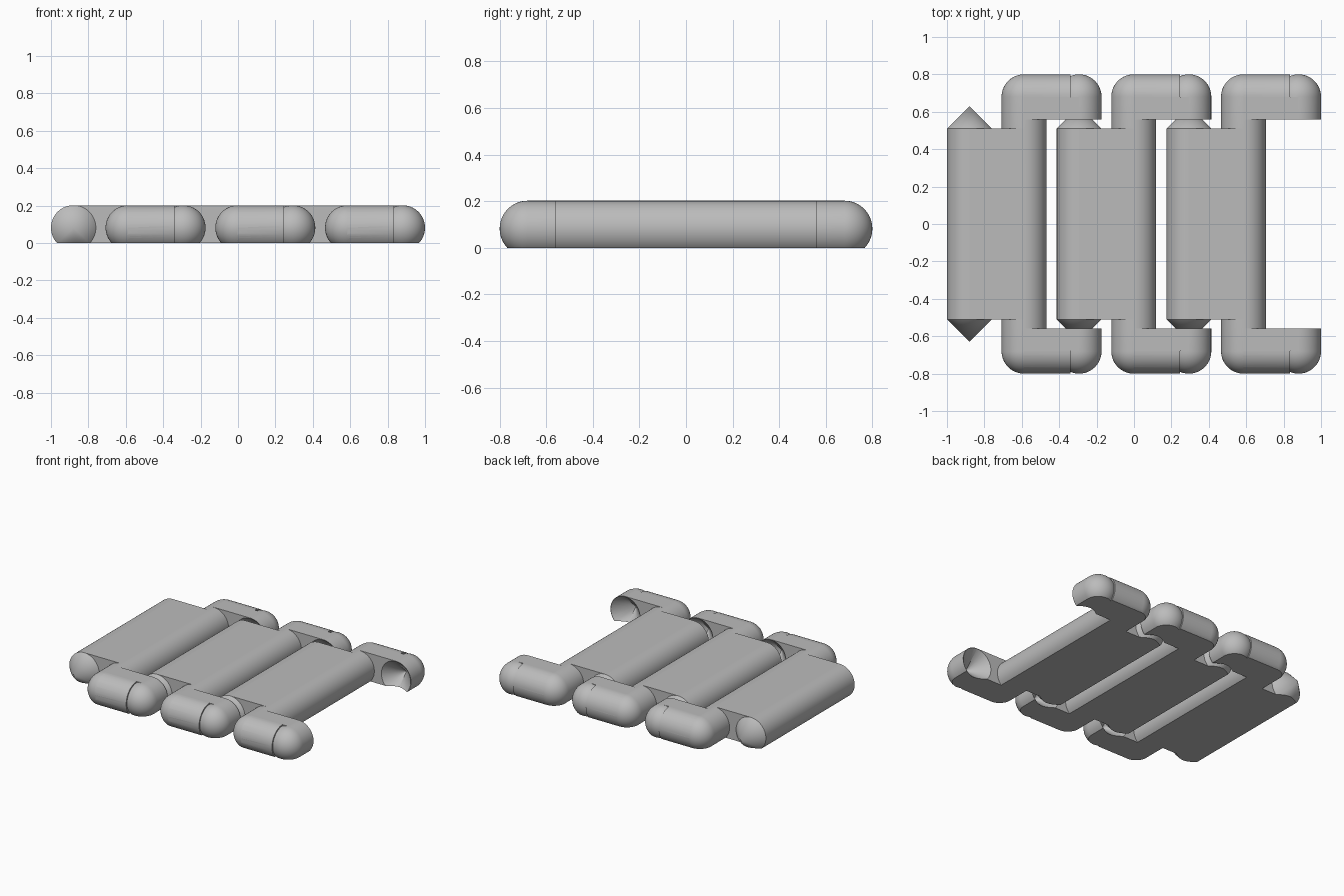
import bpy, bmesh, math
from mathutils import Vector, Matrix

cube = bpy.data.objects.get("Cube")
if cube:
    bpy.data.objects.remove(cube)

R, AXIS_Z = 0.12, 0.082           # hinge radius and axis height
TOP = AXIS_Z + R
PITCH = (2 - 2 * R) / 3           # spacing of the links
PIN_X = -1 + R                    # hinge pin axis of the first link
BAR_X, SEAM_X = -0.588, -0.34     # crossbar axis, seam on the arms
EYE_X = PIN_X + PITCH             # hinge eye axis
BODY_Y, ARM_Y, END_Y = 0.51, 0.56, 0.68

grey = bpy.data.materials.new("grey plastic")
grey.use_nodes = True
colour = (0.5, 0.5, 0.5, 1)
grey.diffuse_color = colour
grey.node_tree.nodes["Principled BSDF"].inputs["Base Color"].default_value = colour


def lathe(bm, profile, x, y=0, along_x=False):
    """Spin (radius, position) points into a closed solid along y, or along x."""
    part = bmesh.new()
    verts = [part.verts.new((0, p, r)) for r, p in profile]
    edges = [part.edges.new(pair) for pair in zip(verts, verts[1:])]
    bmesh.ops.spin(part, geom=verts + edges, cent=(0, 0, 0), axis=(0, 1, 0),
                   angle=math.tau, steps=64)
    bmesh.ops.remove_doubles(part, verts=part.verts, dist=0.0001)
    turn = Matrix.Rotation(-math.pi / 2, 4, 'Z') if along_x else Matrix()
    add(bm, part, Matrix.Translation((x, y, AXIS_Z)) @ turn)


def box(bm, low, high):
    part = bmesh.new()
    low, high = Vector(low), Vector(high)
    bmesh.ops.create_cube(part, size=1)
    size = Matrix.Diagonal((*(high - low), 1))
    add(bm, part, Matrix.Translation((low + high) / 2) @ size)


def add(bm, part, matrix):
    part.transform(matrix)
    bmesh.ops.recalc_face_normals(part, faces=part.faces)
    temp = bpy.data.meshes.new("part")
    part.to_mesh(temp)
    part.free()
    bm.from_mesh(temp)
    bpy.data.meshes.remove(temp)


def make_object(name, bm):
    mesh = bpy.data.meshes.new(name)
    bm.to_mesh(mesh)
    bm.free()
    mesh.materials.append(grey)
    obj = bpy.data.objects.new(name, mesh)
    bpy.context.collection.objects.link(obj)
    return obj


def dome(sign):
    """Quarter circle profile closing a bar at sign * END_Y."""
    steps = [i * math.pi / 32 for i in range(17)]
    return [(R * math.cos(a) if a < 1.57 else 0, sign * (END_Y + R * math.sin(a)))
            for a in steps]


solid, cut = bmesh.new(), bmesh.new()

# Plate, pin barrel with pointed ends, and crossbar with domed ends
box(solid, (PIN_X, -BODY_Y, -0.02), (BAR_X, BODY_Y, TOP))
lathe(solid, [(0, -BODY_Y - R), (R, -BODY_Y), (R, BODY_Y), (0, BODY_Y + R)], PIN_X)
lathe(solid, dome(-1)[::-1] + dome(1), BAR_X)

# Arms: inner block, rounded outer edge, domed eye and conical socket
for s in (-1, 1):
    inner, outer = sorted((s * ARM_Y, s * END_Y))
    box(solid, (BAR_X, inner, -0.02), (EYE_X, outer, TOP))
    lathe(solid, [(0, BAR_X), (R, BAR_X), (R, SEAM_X), (0, SEAM_X)], 0, s * END_Y, True)
    lathe(solid, [(0, s * ARM_Y), (R, s * ARM_Y)] + dome(s), EYE_X)
    wide = R - 0.002
    lathe(cut, [(0, s * (ARM_Y - 0.02)), (wide, s * (ARM_Y - 0.02)),
                (wide, s * ARM_Y), (0, s * END_Y)], EYE_X)

# Flat underside
box(cut, (-2, -2, -1), (2, 2, 0))

link = make_object("hinge_link_1", solid)
cutter = make_object("socket_cutter", cut)
cutter.hide_render = True
mod = link.modifiers.new("cut", 'BOOLEAN')
mod.operation, mod.solver, mod.use_self = 'DIFFERENCE', 'EXACT', True
mod.object = cutter
baked = bpy.data.meshes.new_from_object(
    link.evaluated_get(bpy.context.evaluated_depsgraph_get()))
link.modifiers.clear()
link.data = baked
bpy.data.objects.remove(cutter)

bpy.ops.object.select_all(action='DESELECT')
link.select_set(True)
bpy.context.view_layer.objects.active = link
bpy.ops.object.shade_smooth_by_angle(angle=math.radians(25))

# Repeat the link along the chain
for i in (1, 2):
    copy = link.copy()
    copy.name = f"hinge_link_{i + 1}"
    copy.location.x = i * PITCH
    bpy.context.collection.objects.link(copy)
